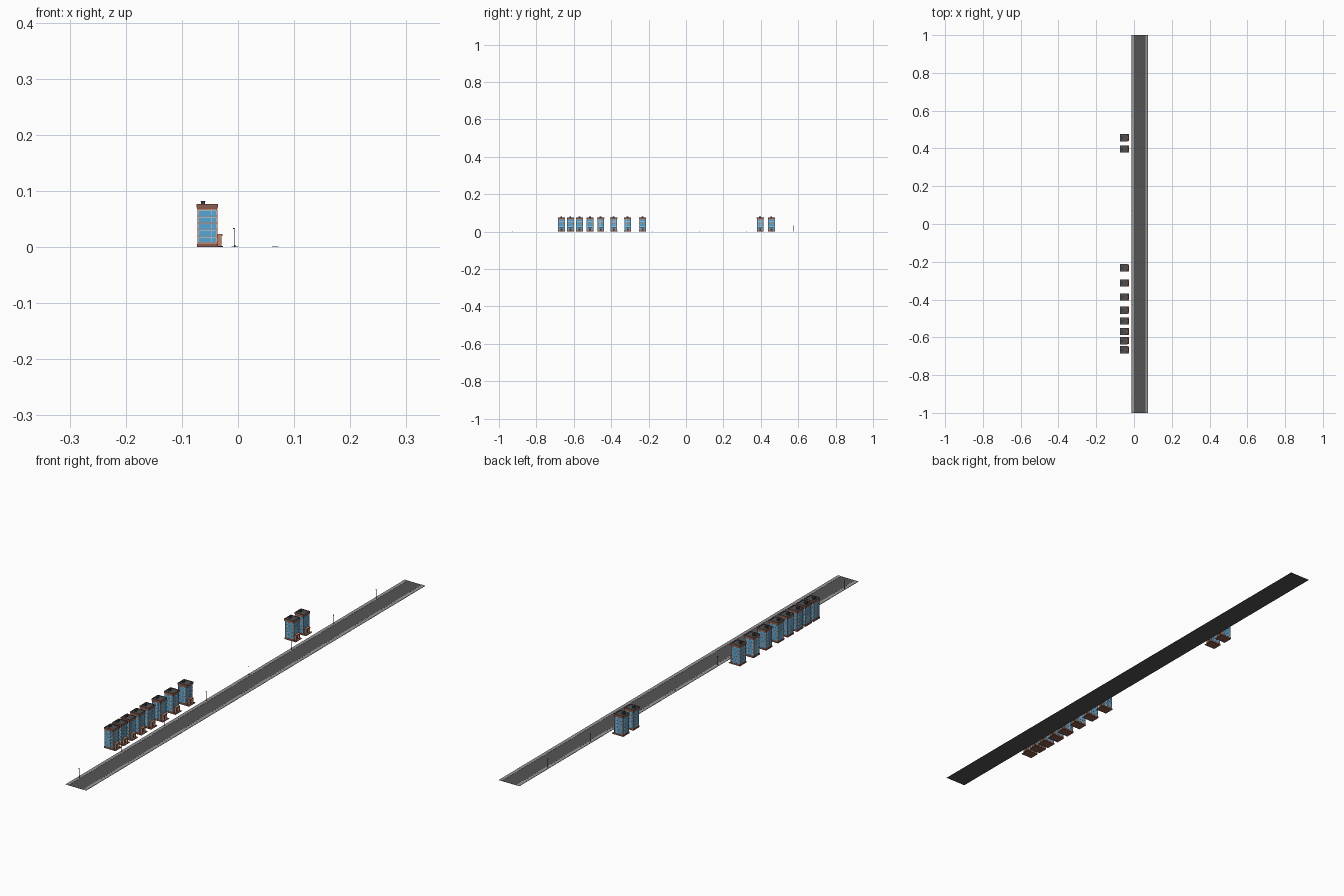
import bpy, bmesh
from mathutils import Matrix, Vector

if "Cube" in bpy.data.objects:
    bpy.data.objects.remove(bpy.data.objects["Cube"])


def mat(name, r, g, b):
    lin = [((c / 255 + 0.055) / 1.055) ** 2.4 for c in (r, g, b)]
    m = bpy.data.materials.new(name)
    m.diffuse_color = (*lin, 1)
    m.use_nodes = True
    m.node_tree.nodes["Principled BSDF"].inputs["Base Color"].default_value = m.diffuse_color
    return m


ASPHALT = mat("asphalt", 84, 84, 84)
PAVING = mat("paving grey", 150, 150, 150)
KERB = mat("kerb pale grey", 205, 205, 203)
BRICK = mat("salmon brick", 196, 132, 104)
TRIM = mat("brown trim", 140, 92, 78)
GLASS = mat("window blue", 88, 166, 212)
FRAME = mat("frame white", 205, 215, 222)
ROOF = mat("roof dark grey", 80, 78, 80)
METAL = mat("dark metal", 58, 56, 58)


def box_mesh(name, boxes, material):
    """One mesh from (x0, x1, y0, y1, z0, z1) boxes."""
    bm = bmesh.new()
    for x0, x1, y0, y1, z0, z1 in boxes:
        m = Matrix.Translation(((x0 + x1) / 2, (y0 + y1) / 2, (z0 + z1) / 2))
        m = m @ Matrix.Diagonal((x1 - x0, y1 - y0, z1 - z0, 1))
        bmesh.ops.create_cube(bm, size=1, matrix=m)
    me = bpy.data.meshes.new(name)
    bm.to_mesh(me)
    bm.free()
    me.materials.append(material)
    return me


def place(name, me, y=0.0):
    ob = bpy.data.objects.new(name, me)
    ob.location.y = y
    bpy.context.collection.objects.link(ob)


# street: carriageway with a pavement and kerbs on each side
XL, XR, W = -0.0125, 0.0735, 0.0125
place("road", box_mesh("road", [(XL, XR, -1, 1, 0, 0.0003)], ASPHALT))
place("pavements", box_mesh("pavements", [
    (XL + 0.001, XL + W, -1, 1, 0.0003, 0.0008),
    (XR - W, XR - 0.001, -1, 1, 0.0003, 0.0008)], PAVING))
place("kerbs", box_mesh("kerbs", [
    (XL + W, XL + W + 0.0008, -1, 1, 0.0003, 0.001),
    (XR - W - 0.0008, XR - W, -1, 1, 0.0003, 0.001)], KERB))

# street lamps
lamp = box_mesh("lamp", [
    (-0.0062, -0.0052, -0.0005, 0.0005, 0.0008, 0.034),
    (-0.0067, -0.0047, -0.001, 0.001, 0.0008, 0.004),
    (-0.0082, -0.0052, -0.0005, 0.0005, 0.033, 0.034),
    (-0.0088, -0.0068, -0.0008, 0.0008, 0.0322, 0.0335)], METAL)
for i in range(8):
    place("street_lamp", lamp, -0.927 + 0.25 * i)

# building dimensions
CX, H = -0.0545, 0.0175             # centre and half width of the walls
Z0, Z1, FLOORS, COLS = 0.007, 0.0665, 5, 4


def ring(h, z0, z1, t):
    """Four boxes forming a square band of half width h, thickness t."""
    return [(CX - h, CX + h, -h, -h + t, z0, z1),
            (CX - h, CX + h, h - t, h, z0, z1),
            (CX - h, CX - h + t, -h + t, h - t, z0, z1),
            (CX + h - t, CX + h, -h + t, h - t, z0, z1)]


def on_walls(u0, u1, z0, z1, d):
    """A plate standing d out from each of the four walls."""
    return [(CX + u0, CX + u1, -H - d, -H, z0, z1),
            (CX + u0, CX + u1, H, H + d, z0, z1),
            (CX - H - d, CX - H, u0, u1, z0, z1),
            (CX + H, CX + H + d, u0, u1, z0, z1)]


step = (Z1 - Z0) / FLOORS
windows, bands, bars = [], [], []
half = H - 0.002
for f in range(FLOORS):
    a = Z0 + f * step
    windows += on_walls(-half, half, a + 0.0008, a + step - 0.0004, 0.0003)
    bands += on_walls(-H, H, a - 0.0004, a + 0.0008, 0.0006)
    for c in range(COLS + 1):
        u = -half + 2 * half * c / COLS
        bars += on_walls(u - 0.0003, u + 0.0003, a + 0.002, a + step - 0.0015, 0.0005)
    bars += on_walls(-half, half, a + step - 0.002, a + step - 0.0015, 0.0005)

PX = CX + H                         # front wall facing the street
parts = {
    "walls": box_mesh("walls", [(CX - H, CX + H, -H, H, 0.002, 0.072)], BRICK),
    "windows": box_mesh("windows", windows, GLASS),
    "floor_bands": box_mesh("floor_bands", bands, BRICK),
    "window_frames": box_mesh("window_frames", bars, FRAME),
    # plinth and forecourt slab
    "plinth": box_mesh("plinth", [
        (CX - 0.019, CX + 0.019, -0.0185, 0.0185, 0, 0.0055),
        (CX + 0.019, -0.0265, -0.0185, 0.0185, 0, 0.002)], TRIM),
    # entrance porch: piers and canopy
    "porch": box_mesh("porch", [
        (PX, -0.029, -0.010, -0.0075, 0.002, 0.021),
        (PX, -0.029, 0.0075, 0.010, 0.002, 0.021),
        (PX, -0.028, -0.011, 0.011, 0.020, 0.023)], BRICK),
    "door": box_mesh("door", [(PX, PX + 0.001, -0.0045, 0.0045, 0.002, 0.017)], METAL),
    # cornice, parapet and flat roof
    "cornice": box_mesh("cornice", ring(0.0192, 0.070, 0.0765, 0.0025)
                        + ring(0.0183, 0.0675, 0.070, 0.002), TRIM),
    "roof": box_mesh("roof", [(CX - 0.0167, CX + 0.0167, -0.0167, 0.0167, 0.0715, 0.0755)]
                     + ring(0.0188, 0.0765, 0.0770, 0.0025), ROOF),
    "roof_unit": box_mesh("roof_unit", [
        (-0.066, -0.059, -0.006, 0.004, 0.0755, 0.081),
        (-0.067, -0.058, -0.007, 0.005, 0.081, 0.082)], METAL),
}

# row of buildings along the left side of the street
for y in (-0.666, -0.618, -0.569, -0.513, -0.456, -0.386, -0.312, -0.232, 0.397, 0.457):
    for name, me in parts.items():
        place("building_" + name, me, y)
